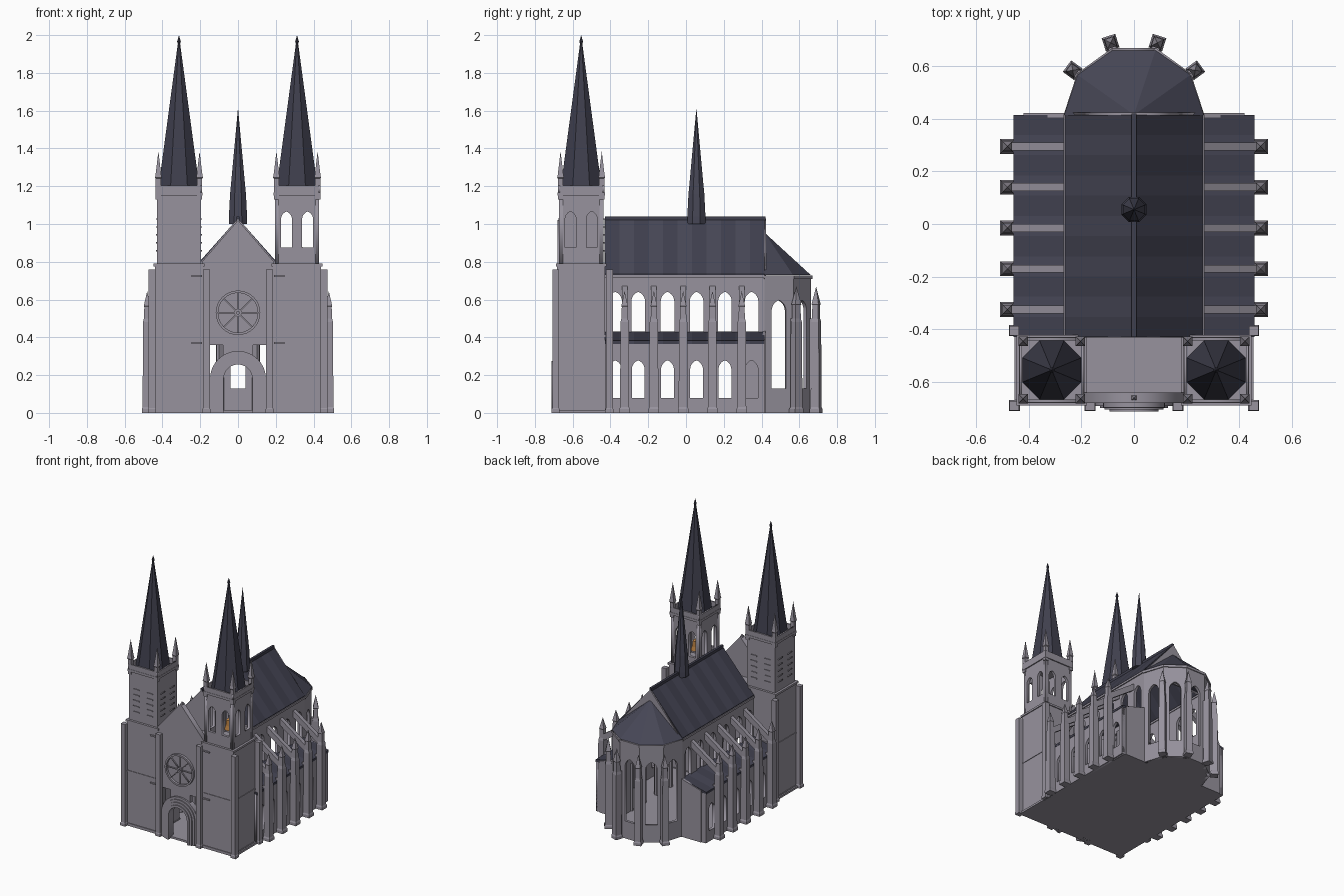
import bpy, bmesh
from math import sin, cos, pi, radians, acos, sqrt
from mathutils import Matrix

if "Cube" in bpy.data.objects:
    bpy.data.objects.remove(bpy.data.objects["Cube"])


def material(name, *rgb):
    m = bpy.data.materials.new(name)
    m.diffuse_color = (*rgb, 1)
    m.use_nodes = True
    m.node_tree.nodes["Principled BSDF"].inputs["Base Color"].default_value = m.diffuse_color
    return m


STONE = material("stone", 0.31, 0.29, 0.34)
SLATE = [material("slate_dark", 0.05, 0.05, 0.075), material("slate_light", 0.062, 0.062, 0.092)]
BRONZE = material("bronze", 0.45, 0.2, 0.05)


def finish(name, bm, mat):
    bmesh.ops.remove_doubles(bm, verts=bm.verts, dist=1e-5)
    bmesh.ops.recalc_face_normals(bm, faces=bm.faces)
    me = bpy.data.meshes.new(name)
    bm.to_mesh(me)
    bm.free()
    me.materials.append(mat)
    ob = bpy.data.objects.new(name, me)
    bpy.context.collection.objects.link(ob)
    return ob


def hull(name, pts, mat=STONE):
    bm = bmesh.new()
    bmesh.ops.convex_hull(bm, input=[bm.verts.new(p) for p in pts])
    bmesh.ops.dissolve_limit(bm, angle_limit=0.01, verts=bm.verts, edges=bm.edges)
    return finish(name, bm, mat)


def box(name, xs, ys, zs, mat=STONE):
    return hull(name, [(x, y, z) for x in xs for y in ys for z in zs], mat)


def lathe(name, cx, cy, rings, n=4, mat=STONE, rot=None):
    """Faceted turned shape; rings are (apothem, z)."""
    rot = pi / n if rot is None else rot
    bm = bmesh.new()
    loops = []
    for r, z in rings:
        R = r / cos(pi / n)
        loops.append([bm.verts.new((cx + R * cos(rot + 2 * pi * i / n),
                                    cy + R * sin(rot + 2 * pi * i / n), z)) for i in range(n)])
    for a, b in zip(loops, loops[1:]):
        for i in range(n):
            j = (i + 1) % n
            bm.faces.new((a[i], a[j], b[j], b[i]))
    bm.faces.new(loops[0])
    if rings[-1][0] > 0:
        bm.faces.new(loops[-1])
    return finish(name, bm, mat)


def panel(name, outline, holes, origin, angle, thick, mat=STONE):
    """Upright slab with holes; angle is the heading of its horizontal axis."""
    cu = bpy.data.curves.new(name, 'CURVE')
    cu.dimensions, cu.fill_mode, cu.extrude = '2D', 'BOTH', thick / 2
    for loop in [outline] + holes:
        sp = cu.splines.new('POLY')
        sp.points.add(len(loop) - 1)
        for p, (x, y) in zip(sp.points, loop):
            p.co = (x, y, 0, 1)
        sp.use_cyclic_u = True
    tmp = bpy.data.objects.new(name + "_curve", cu)
    bpy.context.collection.objects.link(tmp)
    dg = bpy.context.evaluated_depsgraph_get()
    me = bpy.data.meshes.new_from_object(tmp.evaluated_get(dg))
    bm = bmesh.new()
    bm.from_mesh(me)
    bpy.data.objects.remove(tmp)
    bpy.data.meshes.remove(me)
    bm.transform(Matrix.Translation(origin) @ Matrix.Rotation(angle, 4, 'Z') @ Matrix.Rotation(pi / 2, 4, 'X'))
    return finish(name, bm, mat)


def arch(cx, w, z0, spring, k=1.5, n=6):
    """Arch outline: k=1 is round, larger is more pointed."""
    R = k * w
    top = acos((R - w) / R)
    right = [(w - R + R * cos(top * i / n), spring + R * sin(top * i / n)) for i in range(n + 1)]
    pts = [(-w, z0), (w, z0)] + right + [(-x, z) for x, z in right[-2::-1]]
    return [(cx + x, z) for x, z in pts]


def rect(x0, x1, z0, z1):
    return [(x0, z0), (x1, z0), (x1, z1), (x0, z1)]


def circle(r, z, n=32):
    return [(r * cos(2 * pi * i / n), z + r * sin(2 * pi * i / n)) for i in range(n)]


BAYS = [-0.375, -0.253, -0.098, 0.056, 0.206, 0.347]
PIERS = [-0.325, -0.17, -0.015, 0.14, 0.295]
AY = 0.415          # centre of the apse
TX, TY = 0.3125, -0.555  # tower centre

# Floor
box("floor", (-0.455, 0.455), (-0.685, AY), (0, 0.015))
hull("apse_floor", [(0.255 * cos(radians(36 * i)), AY + 0.255 * sin(radians(36 * i)), z)
                    for i in range(6) for z in (0, 0.015)])

for s in (-1, 1):
    # Aisle, clerestory and arcade
    panel("aisle_wall", rect(-0.43, AY, 0, 0.37), [arch(y, 0.034, 0.08, 0.23) for y in BAYS],
          (s * 0.445, 0, 0), pi / 2, 0.02)
    panel("clerestory_wall", rect(-0.43, AY, 0.36, 0.73), [arch(y, 0.036, 0.42, 0.59) for y in BAYS],
          (s * 0.25, 0, 0), pi / 2, 0.02)
    box("eaves_cornice", (s * 0.235, s * 0.268), (-0.43, AY), (0.715, 0.73))
    box("choir_wall", (s * 0.24, s * 0.26), (0.3, AY), (0, 0.36))
    hull("aisle_end_wall", [(s * x, y, z) for y in (0.405, 0.422)
                            for x, z in ((0.25, 0), (0.25, 0.435), (0.42, 0), (0.42, 0.385))])
    box("aisle_end_corner", (s * 0.42, s * 0.455), (0.4, AY), (0, 0.37))
    for y in PIERS:
        lathe("arcade_pier", s * 0.25, y, [(0.018, 0), (0.018, 0.37)], 8)
        # Flying buttresses
        lathe("buttress_pier", s * 0.481, y, [(0.028, 0), (0.028, 0.02), (0.024, 0.03), (0.022, 0.48),
                                              (0.017, 0.5), (0.015, 0.56), (0.018, 0.565), (0, 0.645)])
        hull("flying_buttress", [(s * x, y + d, z) for d in (-0.015, 0.015)
                                 for x, z in ((0.48, 0.47), (0.48, 0.52), (0.25, 0.63), (0.25, 0.68))])
        box("pier_web", (s * 0.44, s * 0.48), (y - 0.015, y + 0.015), (0, 0.4))
    # Banded slate roofs
    n = 11
    for i in range(n):
        y0, y1 = (-0.43 + (AY + 0.43) * (i + d) / n for d in (0, 1))
        hull("nave_roof", [(s * x, y, z) for y in (y0, y1)
                           for x, z in ((0, 1.03), (0, 1.008), (0.262, 0.735), (0.262, 0.72))], SLATE[i % 2])
        hull("aisle_roof", [(s * x, y, z) for y in (y0, y1)
                            for x, z in ((0.25, 0.43), (0.25, 0.41), (0.458, 0.382), (0.458, 0.365))], SLATE[i % 2])

    # Tower shaft, string courses and corner buttresses
    x = s * TX
    for name, h, z0, z1 in (("tower_shaft", 0.127, 0, 0.785), ("tower_plinth", 0.132, 0, 0.02),
                            ("tower_band", 0.131, 0.403, 0.413), ("tower_string_course", 0.134, 0.775, 0.79),
                            ("tower_cornice", 0.125, 1.15, 1.168)):
        lathe(name, x, TY, [(h, z0), (h, z1)])
    for bx, by in ((0.455, -0.69), (0.455, -0.405), (0.167, -0.69)):
        lathe("tower_buttress", s * bx, by, [(0.021, 0), (0.021, 0.02), (0.018, 0.025), (0.018, 0.76)])
    for z in (0.37, 0.725):
        box("tower_ledge", (s * 0.19, s * 0.245), (-0.69, -0.67), (z - 0.005, z + 0.005))

    # Belfry: arched openings on the right tower, closed louvres on the left
    if s < 0:
        lathe("closed_belfry", x, TY, [(0.117, 0.785), (0.117, 1.155)])
    else:
        lathe("bell", x, TY, [(0.03, 0.87), (0.021, 0.9), (0.016, 0.94), (0, 0.955)], 12, BRONZE)
    for k in range(4):
        a = k * pi / 2
        nx, ny = sin(a), -cos(a)
        if s > 0:
            panel("open_belfry_wall", rect(-0.117, 0.117, 0.785, 1.155),
                  [arch(c, 0.029, 0.875, 1.025) for c in (-0.056, 0.056)],
                  (x + nx * 0.107, TY + ny * 0.107, 0), a, 0.02)
        else:
            for c in (-0.056, 0.056):
                for i in range(5):
                    panel("louvre", rect(c - 0.025, c + 0.025, 0.855 + 0.042 * i, 0.862 + 0.042 * i), [],
                          (x + nx * 0.115, TY + ny * 0.115, 0), a, 0.015)
        panel("parapet", rect(-0.123, 0.123, 1.165, 1.205), [], (x + nx * 0.118, TY + ny * 0.118, 0), a, 0.01)
        sx, sy = (-1, 1, 1, -1)[k], (-1, -1, 1, 1)[k]
        lathe("tower_pinnacle", x + sx * 0.109, TY + sy * 0.109,
              [(0.014, 1.13), (0.014, 1.24), (0.018, 1.245), (0.015, 1.26), (0, 1.385)])
    # Spire
    lathe("spire", x, TY, [(0.112, 1.165), (0.006, 1.955), (0.01, 1.965), (0, 2.0)], 8, SLATE[0])

# Front wall with gable, portal opening and rose window
panel("front_gable_wall", [(-0.19, 0), (-0.148, 0), (-0.148, 0.36), (0.148, 0.36), (0.148, 0), (0.19, 0),
                           (0.19, 0.8), (0, 1.02), (-0.19, 0.8)], [], (0, -0.66, 0), 0, 0.04)
lathe("gable_finial", 0, -0.66, [(0.009, 1.0), (0.009, 1.015), (0, 1.035)])
box("porch_roof", (-0.19, 0.19), (-0.645, -0.425), (0.71, 0.73))
box("portal_lintel", (-0.08, 0.08), (-0.68, -0.65), (0.3, 0.36))
panel("rose_rim", circle(0.118, 0.53), [circle(0.105, 0.53)], (0, -0.685, 0), 0, 0.025)
panel("rose_hub", circle(0.02, 0.53, 16), [circle(0.008, 0.53, 16)], (0, -0.684, 0), 0, 0.016)
for i in range(8):
    a = i * pi / 4
    u, v = (cos(a), sin(a)), (-sin(a) * 0.003, cos(a) * 0.003)
    panel("rose_spoke", [(u[0] * r + v[0] * d, 0.53 + u[1] * r + v[1] * d)
                         for r, d in ((0.015, -1), (0.108, -1), (0.108, 1), (0.015, 1))], [],
          (0, -0.683, 0), 0, 0.012)

# Stepped portal arches
for i in range(4):
    ro = 0.148 - 0.018 * i
    outer, inner = arch(0, ro, 0, 0.18, 1, 10), arch(0, ro - 0.018, 0, 0.18, 1, 10)
    front = -0.692 - 0.007 * i
    panel("portal_arch", outer[1:] + outer[:1] + (inner[1:] + inner[:1])[::-1], [],
          (0, (front - 0.65) / 2, 0), 0, -0.65 - front)

# Nave gables, ridge and crossing spirelet
for y in (-0.425, 0.418):
    panel("nave_gable", [(-0.262, 0.72), (0.262, 0.72), (0, 1.03)], [], (0, y, 0), 0, 0.012)
box("roof_ridge", (-0.009, 0.009), (-0.43, 0.42), (1.01, 1.04), SLATE[0])
lathe("spirelet", 0, 0.055, [(0.048, 1.0), (0.048, 1.04), (0.042, 1.16), (0.038, 1.2), (0, 1.615)], 8, SLATE[1])

# Apse: five windowed walls, cornice, roof and radial buttresses
ap, half = 0.26 * cos(radians(18)), 0.26 * sin(radians(18))
for k in range(5):
    m = radians(18 + 36 * k)
    origin = ((ap - 0.01) * cos(m), AY + (ap - 0.01) * sin(m), 0)
    panel("apse_wall", rect(-half, half, 0, 0.715), [arch(0, 0.04, 0.13, 0.54)], origin, m + pi / 2, 0.02)
    panel("apse_cornice", rect(-half - 0.003, half + 0.003, 0.71, 0.728), [], origin, m + pi / 2, 0.034)
for k in range(1, 5):
    a = radians(36 * k)
    c, t = cos(a), sin(a)
    lathe("apse_buttress", 0.288 * c, AY + 0.288 * t,
          [(0.027, 0), (0.027, 0.02), (0.023, 0.03), (0.021, 0.48), (0.017, 0.5), (0.016, 0.57),
           (0.019, 0.575), (0, 0.67)], 4, STONE, a + pi / 4)
    hull("apse_buttress_web", [(r * c - d * t, AY + r * t + d * c, z) for r in (0.24, 0.285)
                               for d in (-0.015, 0.015) for z in (0, 0.5)])
hull("apse_roof", [(0, AY, 0.955)] + [(0.265 * cos(radians(36 * i)), AY + 0.258 * sin(radians(36 * i)), 0.73)
                                      for i in range(6)], SLATE[1])
